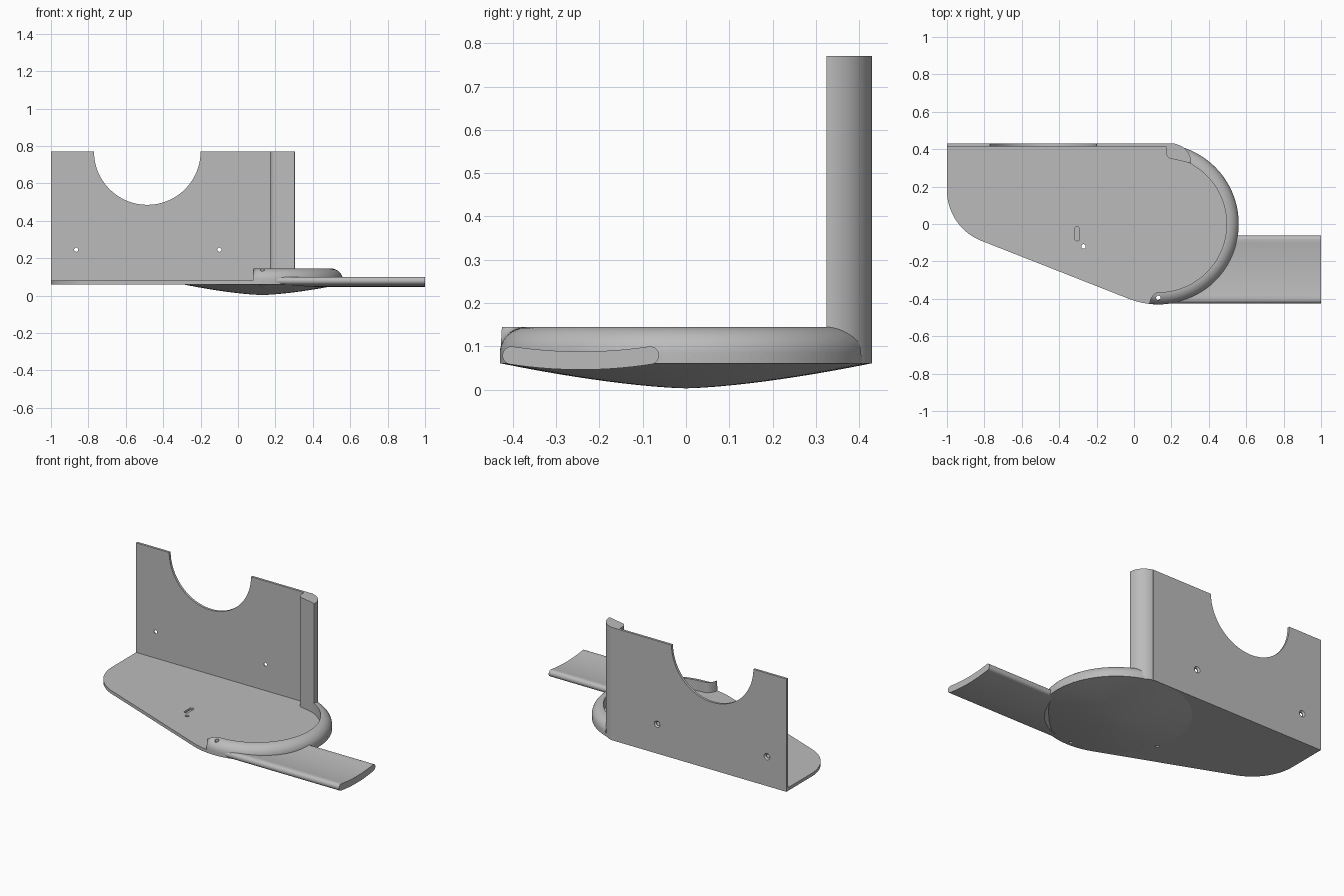
import bpy, bmesh, math
from mathutils import Vector

if bpy.data.objects.get("Cube"):
    bpy.data.objects.remove(bpy.data.objects["Cube"])

grey = bpy.data.materials.new("plain_grey")
grey.use_nodes = True
COLOUR = (0.5, 0.5, 0.5, 1)
grey.diffuse_color = COLOUR
grey.node_tree.nodes["Principled BSDF"].inputs["Base Color"].default_value = COLOUR

CX, R, RIM = 0.13, 0.43, 0.065      # disc centre, disc radius, rim width


def loft(name, rings):
    """Solid skinned over rings with equal point counts, capped at both ends."""
    bm = bmesh.new()
    loops = [[bm.verts.new(p) for p in ring] for ring in rings]
    n = len(loops[0])
    for a, b in zip(loops, loops[1:]):
        for i in range(n):
            j = (i + 1) % n
            bm.faces.new((a[i], a[j], b[j], b[i]))
    bm.faces.new(loops[0])
    bm.faces.new(loops[-1])
    bmesh.ops.recalc_face_normals(bm, faces=bm.faces)
    mesh = bpy.data.meshes.new(name)
    bm.to_mesh(mesh)
    bm.free()
    mesh.materials.append(grey)
    ob = bpy.data.objects.new(name, mesh)
    bpy.context.collection.objects.link(ob)
    return ob


def arc(cx, cy, rx, ry, start, end, steps):
    angles = [math.radians(start + (end - start) * i / steps) for i in range(steps + 1)]
    return [(cx + rx * math.cos(a), cy + ry * math.sin(a)) for a in angles]


def prism(name, outline, z0, z1):
    return loft(name, [[(x, y, z) for x, y in outline] for z in (z0, z1)])


def cutter(name, rings):
    ob = loft(name, rings)
    ob.hide_render = True
    ob.hide_set(True)
    ob.display_type = 'WIRE'
    return ob


def cut(target, tool):
    mod = target.modifiers.new("cut", 'BOOLEAN')
    mod.operation = 'DIFFERENCE'
    mod.solver = 'EXACT'
    mod.object = tool


# Flat base plate: straight back, round right end, tapered left end
outline = [(-1, R), (CX, R)]
outline += arc(CX, 0, R, R, 90, -111, 64)[1:]
outline += arc(-0.71, 0.18, 0.29, 0.29, 249, 180, 16)
plate = prism("base_plate", outline, 0.06, 0.08)

# Shallow bowl under the disc
rings = []
for i in range(13):
    t = max(1 - i / 12, 0.01)
    z = 0.003 + 0.058 * t ** 1.5
    rings.append([(x, y, z) for x, y in arc(CX, 0, R * t, R * t, 0, 354.375, 63)])
rings.insert(0, [(x, y, 0.065) for x, y, z in rings[0]])
belly = loft("bowl_underside", rings)

# Raised rim with a rounded outer shoulder and a tapered front end
rings = []
sweep = [70 - 160 * i / 56 for i in range(57)] + [-90 - 6.5 * math.sin(i * math.pi / 16) for i in range(1, 9)]
for deg in sweep:
    t = max(0, (-90 - deg) / 6.5)
    width = max(RIM * math.sqrt(max(0, 1 - t * t)), 0.003)
    inner = R - width
    profile = [(inner, 0.062), (inner, 0.145)]
    profile += arc(inner, 0.085, width, 0.06, 82, 0, 9) + [(R, 0.062)]
    a = math.radians(deg)
    rings.append([(CX + r * math.cos(a), r * math.sin(a), z) for r, z in profile])
rim = loft("raised_rim", rings)

# Dished handle that starts inside the rim
MID, HALF = -0.243, 0.16
section = []
for i in range(17):
    u = -1 + i / 8
    section.append((MID + u * HALF, 0.088 + 0.012 * u * u))
section += arc(MID + HALF, 0.079, 0.021, 0.021, 70, -70, 8)
for i in range(17):
    u = 1 - i / 8
    section.append((MID + u * HALF, 0.046 + 0.012 * u * u))
section += arc(MID - HALF, 0.079, 0.021, 0.021, 250, 110, 8)
start = [(CX + math.sqrt(max(0, 0.16 - y * y)), y, z) for y, z in section]
handle = loft("handle", [start, [(1, y, z) for y, z in section]])

# Upright back wall with a half-round notch
TOP = 0.77
wall_outline = [(-1, 0.06), (0.22, 0.06), (0.22, TOP)]
wall_outline += arc(-0.485, TOP, 0.285, 0.285, 0, -180, 48) + [(-1, TOP)]
wall = loft("back_wall", [[(x, y, z) for x, z in wall_outline] for y in (0.415, R)])

# Corner post closing the wall against the rim
post_outline = [(0.17, 0.425), (0.17, 0.385)]
post_outline += arc(0.205, 0.385, 0.035, 0.037, 190, 260, 6)
post_outline += [(0.25, 0.338), (0.303, 0.325)]
post_outline += arc(0.2, 0.33, 0.105, 0.1, 0, 90, 14)
post = prism("corner_post", post_outline, 0.06, TOP)

# Screw holes in the wall, countersunk from the back
for side, x in (("right", -0.865), ("left", -0.10)):
    rings = [[(px, y, pz) for px, pz in arc(x, 0.245, r, r, 0, 345, 23)]
             for y, r in ((0.40, 0.011), (0.421, 0.011), (0.432, 0.022), (0.44, 0.022))]
    cut(wall, cutter(side + "_screw_cutter", rings))


# Drilled holes through the base and a shallow slot
def drill(name, x, y):
    return cutter(name, [[(px, py, z) for px, py in arc(x, y, 0.012, 0.012, 0, 345, 23)]
                         for z in (-0.05, 0.2)])


plate_hole = drill("plate_hole_cutter", -0.27, -0.12)
rim_hole = drill("rim_hole_cutter", CX, -0.395)
for part in (plate, belly):
    cut(part, plate_hole)
for part in (plate, belly, rim):
    cut(part, rim_hole)
slot = arc(-0.304, -0.025, 0.013, 0.01, 0, 180, 8) + arc(-0.304, -0.08, 0.013, 0.01, 180, 360, 8)
cut(plate, cutter("slot_cutter", [[(x, y, z) for x, y in slot] for z in (0.068, 0.1)]))

# Smooth the curved parts while keeping edges crisp
bpy.ops.object.select_all(action='DESELECT')
for part in (plate, belly, rim, handle, wall, post):
    part.select_set(True)
bpy.context.view_layer.objects.active = plate
bpy.ops.object.shade_smooth_by_angle(angle=math.radians(30))
